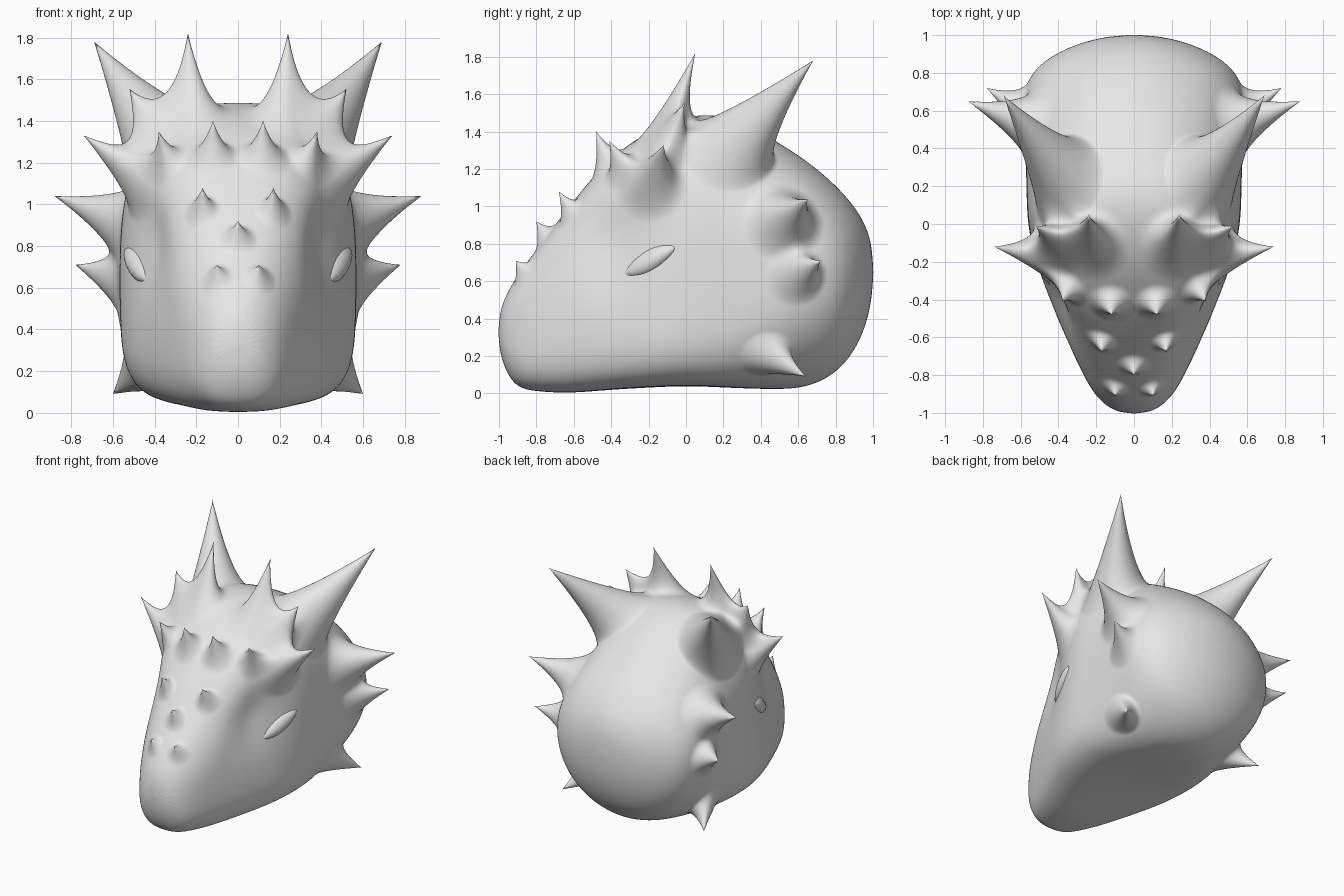
import bpy
import bmesh
import math
from mathutils import Vector
from mathutils.kdtree import KDTree

cube = bpy.data.objects.get("Cube")
if cube:
    bpy.data.objects.remove(cube, do_unlink=True)

# One plain colour for everything
clay = bpy.data.materials.new("light grey")
clay.use_nodes = True
GREY = (0.8, 0.8, 0.8, 1)
clay.diffuse_color = GREY
clay.node_tree.nodes["Principled BSDF"].inputs["Base Color"].default_value = GREY


def finish(bm, name):
    """Turn a bmesh into a smooth-shaded object."""
    bmesh.ops.recalc_face_normals(bm, faces=bm.faces)
    mesh = bpy.data.meshes.new(name)
    bm.to_mesh(mesh)
    bm.free()
    mesh.materials.append(clay)
    mesh.polygons.foreach_set("use_smooth", [True] * len(mesh.polygons))
    obj = bpy.data.objects.new(name, mesh)
    bpy.context.collection.objects.link(obj)
    return obj


def loft(bm, rings, first, last):
    """Skin closed rings of points, with a pole point at each end."""
    loops = [[bm.verts.new(p) for p in ring] for ring in rings]
    n = len(loops[0])
    for a, b in zip(loops, loops[1:]):
        for i in range(n):
            j = (i + 1) % n
            bm.faces.new((a[i], a[j], b[j], b[i]))
    for pole, loop in ((first, loops[0]), (last, loops[-1])):
        v = bm.verts.new(pole)
        for i in range(n):
            bm.faces.new((loop[i], loop[(i + 1) % n], v))


def signed_power(value, exponent):
    return math.copysign(abs(value) ** exponent, value)


def head_section(y, half_width, bottom, top, upper_n, lower_n, sides=32):
    """Squarish oval cross-section, dented at the eye sockets."""
    widest = 0.42 + 0.1 * min(max(y / 0.6, 0), 1)
    middle = bottom + widest * (top - bottom)
    ring = []
    for i in range(sides):
        a = math.tau * i / sides
        c, s = math.cos(a), math.sin(a)
        n = upper_n if s > 0 else lower_n
        x = half_width * signed_power(c, 2 / n)
        height = (top if s > 0 else bottom) - middle
        z = middle + height * abs(s) ** (2 / n)
        dent = math.exp(-((y + 0.36) / 0.18) ** 2 - ((z - 0.82) / 0.2) ** 2)
        x -= math.copysign(0.1 * dent, x) if abs(x) > 0.25 else 0
        ring.append((x, y, z))
    return ring


# Head: y, half width, bottom, top, upper and lower squareness
STATIONS = [
    (-0.99, 0.11, 0.18, 0.47, 2, 2),
    (-0.92, 0.20, 0.03, 0.61, 2.4, 2.5),
    (-0.80, 0.27, 0.01, 0.77, 2.5, 2.9),
    (-0.65, 0.34, 0.00, 0.97, 2.6, 3.3),
    (-0.50, 0.41, 0.01, 1.16, 3.0, 3.8),
    (-0.38, 0.46, 0.02, 1.28, 3.3, 4.2),
    (-0.20, 0.53, 0.03, 1.41, 3.2, 4.5),
    (0.00, 0.57, 0.04, 1.49, 2.9, 4.5),
    (0.20, 0.57, 0.03, 1.50, 2.5, 4.2),
    (0.42, 0.58, 0.02, 1.39, 2.2, 3.0),
    (0.65, 0.61, 0.02, 1.25, 2, 2),
    (0.83, 0.54, 0.12, 1.09, 2, 2),
    (0.94, 0.35, 0.29, 0.95, 2, 2),
    (0.99, 0.17, 0.47, 0.82, 2, 2),
]
bm = bmesh.new()
loft(bm, [head_section(*s) for s in STATIONS], (0, -1.005, 0.33), (0, 1.003, 0.65))
head = finish(bm, "head")

# Bake the subdivision so that the spikes can be pulled out of the skin
subdivision = head.modifiers.new("subdivision", "SUBSURF")
subdivision.levels = 4
depsgraph = bpy.context.evaluated_depsgraph_get()
dense = bpy.data.meshes.new_from_object(head.evaluated_get(depsgraph))
head.modifiers.clear()
head.data = dense
dense.name = "head"

skin = [v.co.copy() for v in dense.vertices]
tree = KDTree(len(skin))
for index, point in enumerate(skin):
    tree.insert(point, index)
tree.balance()


def pull_spike(root, tip, radius, sharpness):
    """Pull the skin around root out to tip; mirrored when off centre."""
    for side in ((1, -1) if root[0] else (1,)):
        mirror = Vector((side, 1, 1))
        start, _, _ = tree.find(Vector(root) * mirror)
        pull = Vector(tip) * mirror - start
        for _, index, distance in tree.find_range(start, radius):
            weight = (1 - distance / radius) ** sharpness
            dense.vertices[index].co += pull * weight


# Root, tip, root radius, sharpness of the flare
SPIKES = {
    "crown horns": ((0.24, -0.12, 1.43), (0.24, 0.05, 1.82), 0.23, 2.5),
    "rear horns": ((0.41, 0.23, 1.33), (0.69, 0.68, 1.78), 0.27, 1.6),
    "brow top spikes": ((0.42, -0.12, 1.33), (0.52, -0.01, 1.55), 0.18, 1.9),
    "brow side spikes": ((0.51, -0.20, 1.13), (0.74, -0.12, 1.33), 0.21, 2.1),
    "brow front spikes": ((0.35, -0.34, 1.20), (0.38, -0.41, 1.35), 0.13, 2.2),
    "forehead spikes": ((0.12, -0.42, 1.23), (0.12, -0.48, 1.40), 0.14, 2.2),
    "upper snout spikes": ((0.17, -0.62, 0.96), (0.17, -0.68, 1.08), 0.10, 2.0),
    "middle snout spike": ((0, -0.74, 0.83), (0, -0.80, 0.92), 0.10, 2.0),
    "lower snout spikes": ((0.10, -0.87, 0.64), (0.10, -0.91, 0.71), 0.09, 1.9),
    "upper cheek spikes": ((0.59, 0.52, 0.94), (0.88, 0.65, 1.04), 0.23, 2.1),
    "lower cheek spikes": ((0.60, 0.59, 0.64), (0.78, 0.72, 0.71), 0.17, 1.9),
    "jaw spikes": ((0.51, 0.45, 0.17), (0.60, 0.64, 0.09), 0.15, 1.6),
}
for spike in SPIKES.values():
    pull_spike(*spike)

# Almond eyes set in the sockets, slanting up and outward to the rear
bm = bmesh.new()
bmesh.ops.create_uvsphere(bm, u_segments=20, v_segments=12, radius=1)
for v in bm.verts:
    x, y, z = v.co
    x, y, z = x * 0.065, y * 0.15, z * 0.07 * (1 - 0.4 * y * y)
    v.co = (0.465 + x + 0.35 * y, -0.19 + y, 0.71 + z + 0.5 * y)
eyes = finish(bm, "eyes")
eyes.modifiers.new("mirror", "MIRROR")
